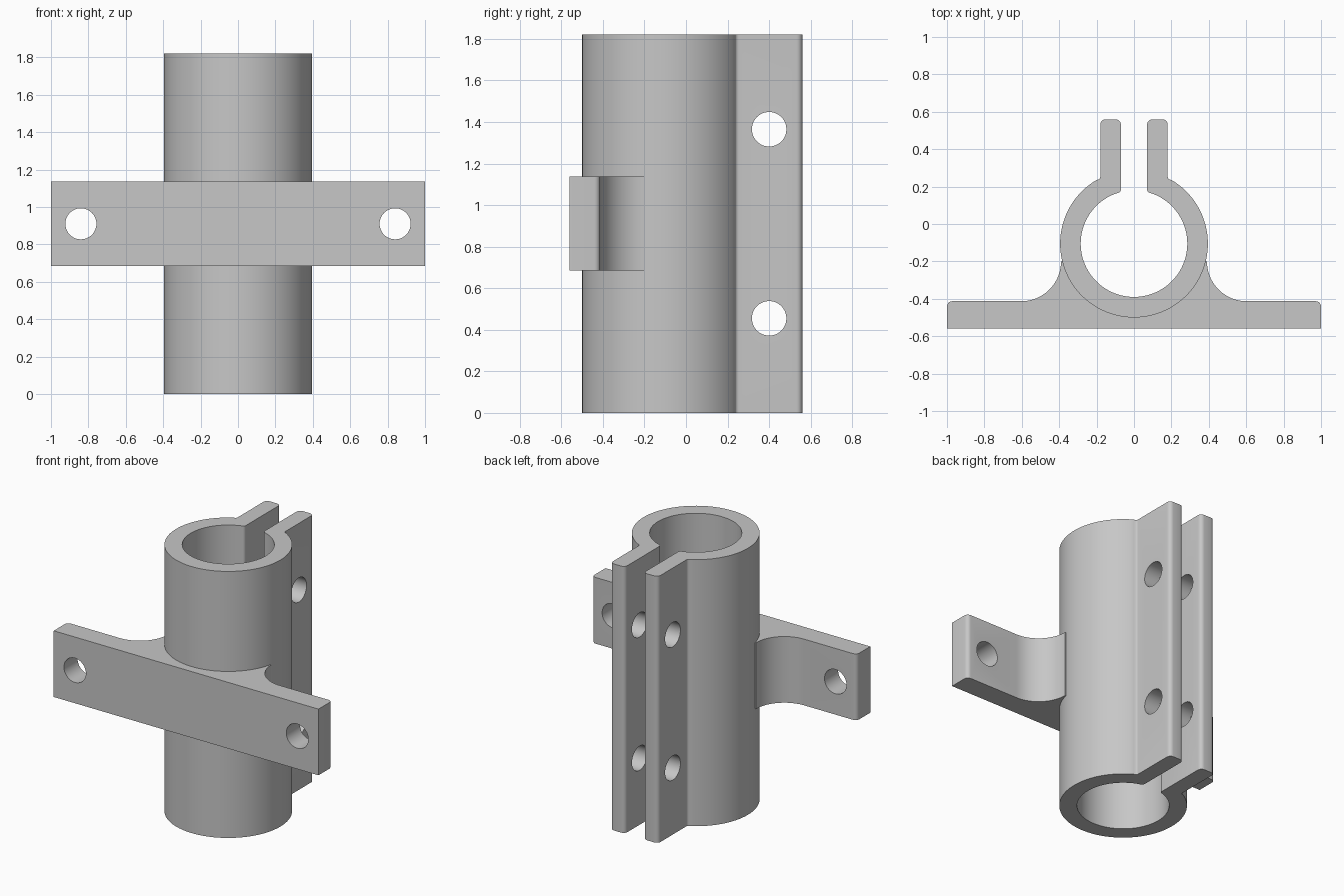
import bpy, bmesh
from math import sin, cos, pi, atan2, sqrt, radians
from mathutils import Matrix

cube = bpy.data.objects.get("Cube")
if cube:
    bpy.data.objects.remove(cube, do_unlink=True)

# Main sizes
HEIGHT = 1.82
CY = -0.105                     # tube axis in y
R_OUT, R_IN = 0.395, 0.285
GAP, EAR = 0.07, 0.18           # inner and outer x of the clamp ears
BACK, FRONT = 0.56, -0.56
BAR_LOW, BAR_HIGH, BAR_BACK = 0.685, 1.137, -0.413
HOLE = 0.083
SOFT = 0.028                    # corner rounding
FILLET = 0.213                  # blend between bar and tube

COLOUR = (0.57, 0.57, 0.57, 1)
grey = bpy.data.materials.new("grey metal")
grey.use_nodes = True
grey.diffuse_color = COLOUR
grey.node_tree.nodes["Principled BSDF"].inputs["Base Color"].default_value = COLOUR


def arc(cx, cy, r, start, end, steps):
    """Points along an arc, angles in radians."""
    angles = [start + (end - start) * i / steps for i in range(steps + 1)]
    return [(cx + r * cos(a), cy + r * sin(a)) for a in angles]


def mirrored(half):
    """Close a right-hand half outline with its reflection in x."""
    return half + [(-x, y) for x, y in reversed(half) if x > 1e-5]


def finish(name, bm):
    mesh = bpy.data.meshes.new(name)
    bm.to_mesh(mesh)
    bm.free()
    mesh.materials.append(grey)
    obj = bpy.data.objects.new(name, mesh)
    bpy.context.collection.objects.link(obj)
    return obj


def extrude(name, outline, low, high):
    """Raise a flat outline into a solid."""
    bm = bmesh.new()
    face = bm.faces.new([bm.verts.new((x, y, low)) for x, y in outline])
    grown = bmesh.ops.extrude_face_region(bm, geom=[face])
    top = [v for v in grown["geom"] if isinstance(v, bmesh.types.BMVert)]
    bmesh.ops.translate(bm, verts=top, vec=(0, 0, high - low))
    bmesh.ops.recalc_face_normals(bm, faces=bm.faces)
    return finish(name, bm)


def drill(obj, centres, turn_axis):
    """Cut round holes through the part, then shade it."""
    bm = bmesh.new()
    turn = Matrix.Rotation(pi / 2, 4, turn_axis)
    for centre in centres:
        bmesh.ops.create_cone(bm, cap_ends=True, segments=48, radius1=HOLE, radius2=HOLE,
                              depth=0.6, matrix=Matrix.Translation(centre) @ turn)
    cutter = finish("hole_cutter", bm)
    cutter.hide_render = True
    cut = obj.modifiers.new("holes", "BOOLEAN")
    cut.operation, cut.solver, cut.object = "DIFFERENCE", "EXACT", cutter
    bpy.ops.object.select_all(action="DESELECT")
    bpy.context.view_layer.objects.active = obj
    obj.select_set(True)
    bpy.ops.object.modifier_apply(modifier=cut.name)
    bpy.data.objects.remove(cutter, do_unlink=True)
    bpy.ops.object.shade_smooth_by_angle(angle=radians(30))


# Split tube with two clamp ears: outside, round the ear, back along the bore
outer_end = atan2(sqrt(R_OUT**2 - 0.2**2), 0.2)
bore_start = atan2(sqrt(R_IN**2 - 0.095**2), 0.095)
half = arc(0, CY, R_OUT, -pi / 2, outer_end, 48)
half += arc(EAR + 0.02, 0.255, 0.02, 1.3 * pi, pi, 4)
half += arc(EAR - SOFT, BACK - SOFT, SOFT, 0, pi / 2, 5)
half += arc(GAP + SOFT, BACK - SOFT, SOFT, pi / 2, pi, 5)
half += arc(GAP + 0.02, 0.185, 0.02, pi, 1.4 * pi, 4)
half += arc(0, CY, R_IN, bore_start, -pi / 2, 48)
tube = extrude("split_tube", mirrored(half), 0, HEIGHT)
drill(tube, [(0, 0.40, z) for z in (HEIGHT / 4, HEIGHT * 3 / 4)], "Y")

# Mounting bar: flat front, soft back corners, fillets blending into the tube
fillet_y = BAR_BACK + FILLET
seat = R_OUT - 0.005
half = [(0, FRONT), (1, FRONT)]
half += arc(1 - SOFT, BAR_BACK - SOFT, SOFT, 0, pi / 2, 5)
half += arc(0.39 + FILLET, fillet_y, FILLET, 1.5 * pi, pi, 20)
half += arc(0, CY, seat, atan2(fillet_y - CY, 0.383), -pi / 2, 32)
bar = extrude("mounting_bar", mirrored(half), BAR_LOW, BAR_HIGH)
drill(bar, [(x, -0.49, HEIGHT / 2) for x in (-0.84, 0.84)], "X")
